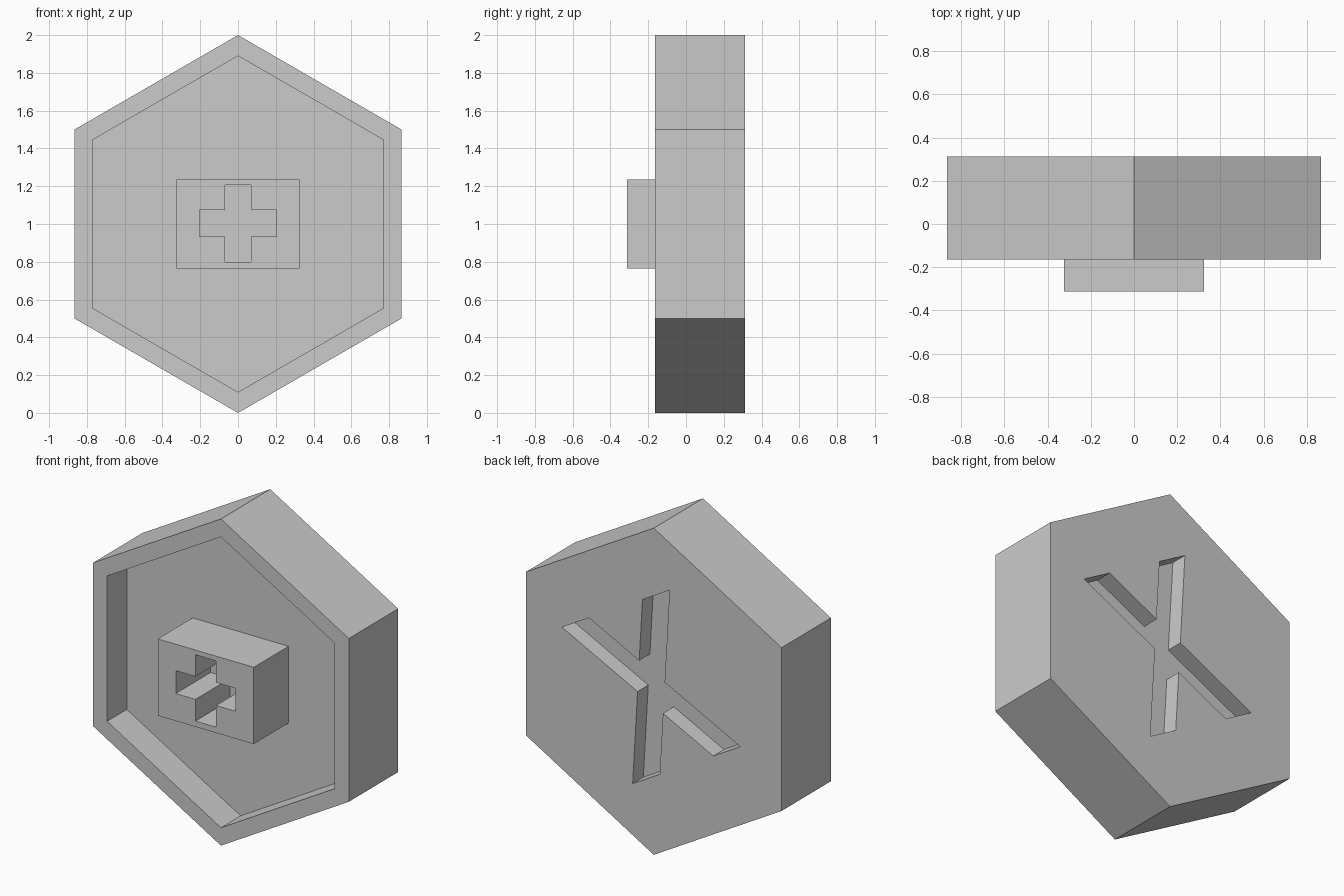
import bpy, bmesh
from math import sin, cos, radians

if "Cube" in bpy.data.objects:
    bpy.data.objects.remove(bpy.data.objects["Cube"], do_unlink=True)

grey = bpy.data.materials.new("plain_grey")
grey.use_nodes = True
grey.diffuse_color = (0.6, 0.6, 0.6, 1)
grey.node_tree.nodes["Principled BSDF"].inputs["Base Color"].default_value = (0.6, 0.6, 0.6, 1)

MID = 1.0        # height of the centre
FLOOR = 0.025    # depth of the front recess floor


def prism(name, outline, y0, y1):
    """Extrude an (x, z) outline, measured from the centre, from y0 to y1."""
    bm = bmesh.new()
    face = bm.faces.new([bm.verts.new((x, y0, MID + z)) for x, z in outline])
    extruded = bmesh.ops.extrude_face_region(bm, geom=[face])["geom"]
    moved = [g for g in extruded if isinstance(g, bmesh.types.BMVert)]
    bmesh.ops.translate(bm, vec=(0, y1 - y0, 0), verts=moved)
    bmesh.ops.recalc_face_normals(bm, faces=bm.faces)
    mesh = bpy.data.meshes.new(name)
    bm.to_mesh(mesh)
    bm.free()
    mesh.materials.append(grey)
    obj = bpy.data.objects.new(name, mesh)
    bpy.context.collection.objects.link(obj)
    return obj


def cut(target, cutter):
    """Subtract the cutter, bake the result and discard the cutter."""
    cutter.hide_render = True
    mod = target.modifiers.new("cut", 'BOOLEAN')
    mod.operation, mod.solver, mod.object = 'DIFFERENCE', 'EXACT', cutter
    bpy.context.view_layer.update()
    evaluated = target.evaluated_get(bpy.context.evaluated_depsgraph_get())
    baked = bpy.data.meshes.new_from_object(evaluated)
    target.modifiers.clear()
    target.data = baked
    bpy.data.objects.remove(cutter, do_unlink=True)


def hexagon(r):
    return [(r * sin(radians(60 * i)), r * cos(radians(60 * i))) for i in range(6)]


# Hexagonal body with a shallow tray in its front
body = prism("hexagonal_body", hexagon(1.0), -0.165, 0.312)
cut(body, prism("tray_cutter", hexagon(0.89), -0.5, FLOOR))

# Slanted crossing grooves in the back, with ends parallel to a hexagon side
w, a, h = 0.106, 0.315, 0.479
half = [(w, 0), (a + w, h), (a - w, h), (0, w * h / a), (w - a, h), (-a - w, h)]
groove = half + [(-x, -z) for x, z in half]
c, s = cos(radians(30)), sin(radians(30))
groove = [(-(x * c - z * s - 0.018), x * s + z * c + 0.023) for x, z in groove]
cut(body, prism("groove_cutter", groove, 0.208, 0.5))

# Central block with a plus-shaped socket
bx, bz = 0.325, 0.235
block = prism("socket_block", [(-bx, -bz), (bx, -bz), (bx, bz), (-bx, bz)], -0.312, FLOOR)
t, n = 0.07, 0.203
quarter = [(n, -t), (n, t), (t, t)]
plus = []
for i in range(4):
    plus += quarter
    quarter = [(-z, x) for x, z in quarter]
cut(block, prism("socket_cutter", [(x, z + 0.003) for x, z in plus], -0.5, 0.1))
